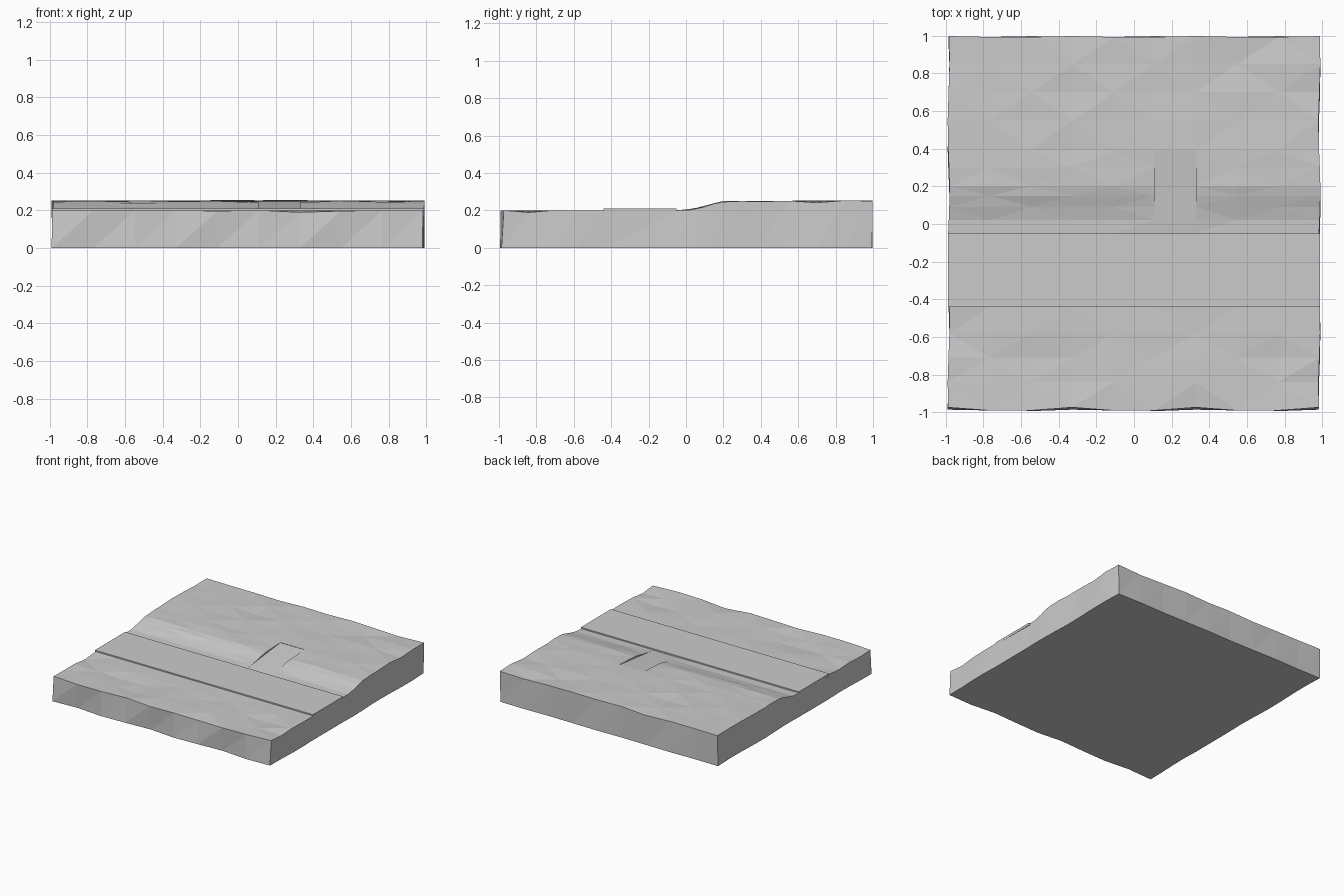
import bpy, bmesh, math, random

if "Cube" in bpy.data.objects:
    bpy.data.objects.remove(bpy.data.objects["Cube"])
random.seed(4)

grey = bpy.data.materials.new("stone_grey")
grey.use_nodes = True
grey.diffuse_color = (0.6, 0.6, 0.6, 1)
grey.node_tree.nodes["Principled BSDF"].inputs["Base Color"].default_value = grey.diffuse_color


def finish(name, bm):
    bmesh.ops.recalc_face_normals(bm, faces=bm.faces)
    mesh = bpy.data.meshes.new(name)
    bm.to_mesh(mesh)
    bm.free()
    mesh.materials.append(grey)
    obj = bpy.data.objects.new(name, mesh)
    bpy.context.collection.objects.link(obj)
    return obj


# Grid lines of the ground, with rows gathered along the road and bank
COLS, LEFT, RIGHT = 10, 5, 6
xs = [-0.985 + i * 1.97 / (COLS - 1) for i in range(COLS)]
ys = [-0.985, -0.84, -0.71, -0.58, -0.44, -0.05, 0.02, 0.09, 0.15, 0.2,
      0.3, 0.39, 0.55, 0.7, 0.85, 0.995]
ROAD, PATH_TOP = 5, 11
PROFILE = [(-1, 0.2), (0.01, 0.2), (0.09, 0.221), (0.15, 0.24), (0.2, 0.249), (1, 0.254)]


def interp(points, y):
    for (a, za), (b, zb) in zip(points, points[1:]):
        if y <= b:
            return za + (zb - za) * (y - a) / (b - a)
    return points[-1][1]


def ramp(y):
    return interp([(-0.05, 0.2), (0.39, 0.248)], y)


def edge_shift(i, j, phase):
    """Gentle waves along the four outer edges."""
    dx = dy = 0
    if i in (0, COLS - 1):
        dx = 0.005 * math.sin(ys[j] * 9 + phase)
    if j == 0:
        dy = 0.011 * math.cos(math.tau * (i - phase) / 3)
    elif j == len(ys) - 1:
        dy = 0.003 * math.cos(math.tau * (i + phase) / 3)
    return dx, dy


# Ground slab with rough low-poly turf
bm = bmesh.new()
top = {}
for i, x in enumerate(xs):
    for j, y in enumerate(ys):
        z = interp(PROFILE, y)
        if i in (LEFT, RIGHT) and ROAD <= j <= PATH_TOP:
            z = max(ramp(y), 0.6 * z + 0.4 * ramp(y))
        elif j < ROAD - 1 or j > PATH_TOP:
            z -= random.choice((0, 0, 0.004, 0.011))
        elif j > ROAD + 1:
            z += random.uniform(-0.005, 0.002)
        dx, dy = edge_shift(i, j, 0)
        top[i, j] = bm.verts.new((x + dx, y + dy, z))

for i in range(COLS - 1):
    for j in range(len(ys) - 1):
        if i == LEFT and ROAD <= j < PATH_TOP:
            continue
        a, b, c, d = top[i, j], top[i + 1, j], top[i + 1, j + 1], top[i, j + 1]
        tris = ((a, b, c), (a, c, d)) if (i + j) % 2 else ((a, b, d), (b, c, d))
        for tri in tris:
            bm.faces.new(tri)

# Outer walls and flat underside
last = len(ys) - 1
ring = [(i, 0) for i in range(COLS)] + [(COLS - 1, j) for j in range(1, last + 1)]
ring += [(i, last) for i in range(COLS - 2, -1, -1)] + [(0, j) for j in range(last - 1, 0, -1)]
base = []
for i, j in ring:
    dx, dy = edge_shift(i, j, 0.8)
    base.append(bm.verts.new((xs[i] + dx, ys[j] + dy, 0)))
for k, key in enumerate(ring):
    n = (k + 1) % len(ring)
    bm.faces.new((base[k], base[n], top[ring[n]]))
    bm.faces.new((base[k], top[ring[n]], top[key]))
bm.faces.new(base)

# Straight sunken path cut through the bank, with its side walls
rows = range(ROAD, PATH_TOP + 1)
floor = {(i, j): bm.verts.new((xs[i], ys[j], ramp(ys[j]) - 0.001))
         for i in (LEFT, RIGHT) for j in rows}
for j in list(rows)[:-1]:
    bm.faces.new((floor[LEFT, j], floor[RIGHT, j], floor[RIGHT, j + 1], floor[LEFT, j + 1]))
    for i in (LEFT, RIGHT):
        bm.faces.new((floor[i, j], floor[i, j + 1], top[i, j + 1], top[i, j]))
for j in (ROAD, PATH_TOP):
    bm.faces.new((floor[LEFT, j], floor[RIGHT, j], top[RIGHT, j], top[LEFT, j]))
finish("ground", bm)

# Flat raised road across the slab
bm = bmesh.new()
bmesh.ops.create_cube(bm, size=1)
bmesh.ops.scale(bm, vec=(1.975, 0.39, 0.02), verts=bm.verts)
bmesh.ops.translate(bm, vec=(0, -0.245, 0.2), verts=bm.verts)
finish("road", bm)
